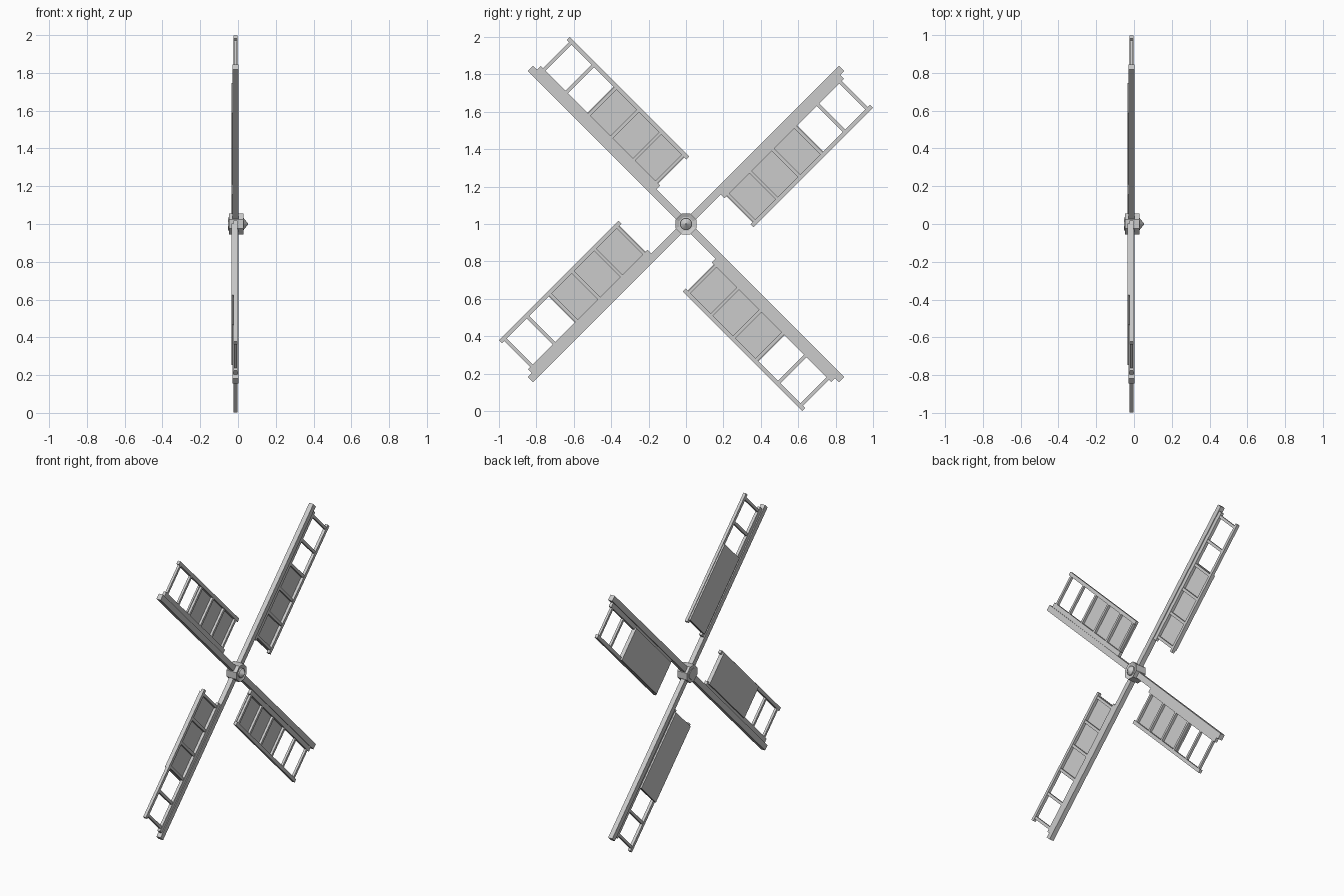
import bpy, bmesh
from math import radians, pi
from mathutils import Matrix, Vector

cube = bpy.data.objects.get("Cube")
if cube:
    bpy.data.objects.remove(cube, do_unlink=True)

grey = bpy.data.materials.new("light grey")
grey.use_nodes = True
colour = (0.6, 0.6, 0.6, 1)
grey.diffuse_color = colour
grey.node_tree.nodes["Principled BSDF"].inputs["Base Color"].default_value = colour

CENTRE = Vector((0, 0, 1))


def finish(name, bm, matrix):
    mesh = bpy.data.meshes.new(name)
    bm.transform(matrix)
    bmesh.ops.recalc_face_normals(bm, faces=bm.faces)
    bm.to_mesh(mesh)
    bm.free()
    mesh.materials.append(grey)
    obj = bpy.data.objects.new(name, mesh)
    bpy.context.collection.objects.link(obj)
    return obj


def add_box(bm, x, y, z):
    """Box from (min, max) pairs on each axis."""
    size = [b - a for a, b in (x, y, z)]
    mid = [(a + b) / 2 for a, b in (x, y, z)]
    bmesh.ops.create_cube(bm, size=1, matrix=Matrix.Translation(mid) @ Matrix.Diagonal((*size, 1)))


def add_cone(bm, x0, x1, r0, r1, sides, turn=0):
    """Prism or cone lying along x."""
    m = (Matrix.Translation(((x0 + x1) / 2, 0, 0)) @ Matrix.Rotation(pi / 2, 4, 'Y')
         @ Matrix.Rotation(turn, 4, 'Z'))
    bmesh.ops.create_cone(bm, cap_ends=True, segments=sides, radius1=r0, radius2=r1,
                          depth=x1 - x0, matrix=m)


# Four sails, each drawn pointing up and then turned about the axle
FRAME_X = (-0.023, -0.003)
LENGTH = (0.242, 1.146)
for i, side in enumerate(("upper_right", "lower_right", "lower_left", "upper_left")):
    place = Matrix.Translation(CENTRE) @ Matrix.Rotation(-radians(45 + 90 * i), 4, 'X')

    # Main spar from the hub to the tip
    bm = bmesh.new()
    add_box(bm, (-0.03, 0.002), (-0.019, 0.019), (0, 1.176))
    finish("spar_" + side, bm, place)

    # Lattice: inner and outer rails joined by rungs
    bm = bmesh.new()
    add_box(bm, FRAME_X, (0.018, 0.049), LENGTH)
    add_box(bm, FRAME_X, (0.244, 0.267), LENGTH)
    for n in range(6):
        z = 0.27 + 0.17 * n
        add_box(bm, (-0.021, -0.005), (0.045, 0.248), (z - 0.009, z + 0.009))
    finish("lattice_" + side, bm, place)

    # Board covering the inner bays from behind
    bm = bmesh.new()
    add_box(bm, (-0.034, -0.022), (0.038, 0.262), (0.258, 0.793))
    finish("sail_board_" + side, bm, place)

# Octagonal hub with a recessed front
axle = Matrix.Translation(CENTRE)
bm = bmesh.new()
add_cone(bm, -0.048, 0.028, 0.0595, 0.0595, 8, pi / 8)
front = max(bm.faces, key=lambda f: f.calc_center_median().x)
bmesh.ops.inset_region(bm, faces=[front], thickness=0.02)
bmesh.ops.translate(bm, verts=front.verts, vec=(-0.008, 0, 0))
finish("hub", bm, axle)

# Rear cap and pointed nose
bm = bmesh.new()
add_cone(bm, -0.0525, -0.047, 0.038, 0.038, 8, pi / 8)
finish("rear_cap", bm, axle)

bm = bmesh.new()
add_cone(bm, 0.018, 0.03, 0.031, 0.031, 16)
add_cone(bm, 0.03, 0.0525, 0.031, 0.003, 16)
finish("nose_cone", bm, axle)
